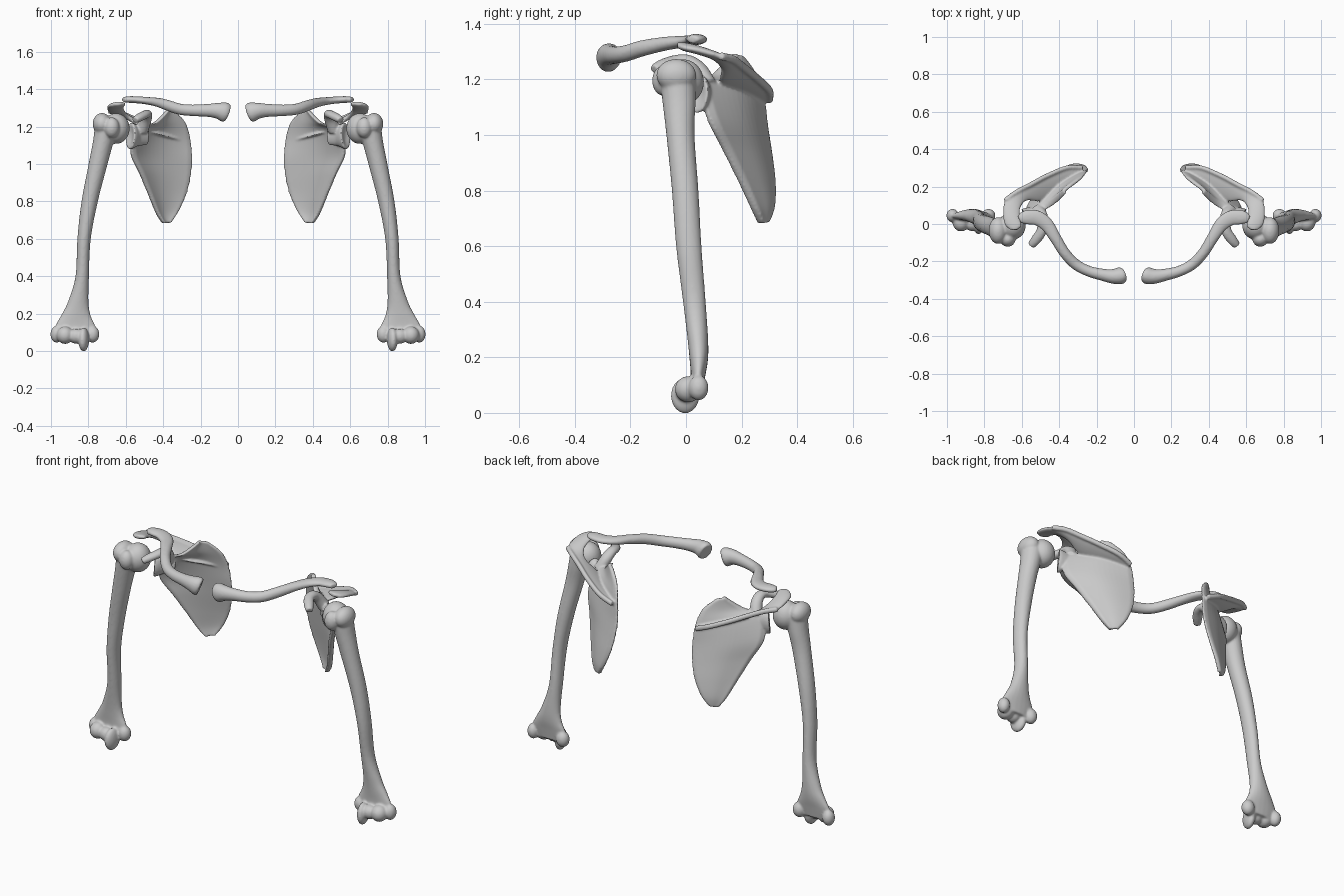
import bpy, bmesh, math
from mathutils import Vector, Matrix


def spline(keys, steps):
    """Catmull-Rom interpolation through equal-length number tuples."""
    out = []
    for i in range(len(keys) - 1):
        a, b, c, d = (keys[max(0, min(len(keys) - 1, i + k))] for k in (-1, 0, 1, 2))
        for s in range(steps):
            t = s / steps
            out.append([0.5 * (2 * q + (r - p) * t + (2 * p - 5 * q + 4 * r - w) * t * t
                               + (3 * q - p - 3 * r + w) * t ** 3)
                        for p, q, r, w in zip(a, b, c, d)])
    out.append(list(keys[-1]))
    return out


def loft(bm, rings):
    rows = [[bm.verts.new(p) for p in r] for r in rings]
    n = len(rows[0])
    faces = [bm.faces.new((a[i], a[(i + 1) % n], b[(i + 1) % n], b[i]))
             for a, b in zip(rows, rows[1:]) for i in range(n)]
    faces += [bm.faces.new(rows[0][::-1]), bm.faces.new(rows[-1])]
    bmesh.ops.recalc_face_normals(bm, faces=faces)


def ellipse(c, u, v, n=20):
    return [c + u * math.cos(math.tau * i / n) + v * math.sin(math.tau * i / n) for i in range(n)]


def tube(bm, keys, steps=6):
    """Keys: x, y, z, sideways radius, upward radius."""
    pts = spline(keys, steps)
    rings = []
    for i, p in enumerate(pts):
        t = (Vector(pts[min(i + 1, len(pts) - 1)][:3]) - Vector(pts[max(i - 1, 0)][:3])).normalized()
        side = t.cross(Vector((0, 0, 1))).normalized()
        rings.append(ellipse(Vector(p[:3]), side * p[3], side.cross(t) * p[4]))
    loft(bm, rings)


def blob(bm, c, r, turn=0):
    m = Matrix.Translation(c) @ Matrix.Rotation(math.radians(turn), 4, 'Z') @ Matrix.Diagonal((*r, 1))
    bmesh.ops.create_uvsphere(bm, u_segments=24, v_segments=16, radius=1, matrix=m)


def finish(bm, name, smooth=6):
    me = bpy.data.meshes.new(name)
    bm.to_mesh(me)
    bm.free()
    ob = bpy.data.objects.new(name, me)
    bpy.context.collection.objects.link(ob)
    rm = ob.modifiers.new("fuse", 'REMESH')
    rm.mode, rm.voxel_size, rm.use_smooth_shade = 'VOXEL', 0.006, True
    sm = ob.modifiers.new("soften", 'SMOOTH')
    sm.factor, sm.iterations = 0.5, smooth
    ob.modifiers.new("other_side", 'MIRROR')


# Upper arm bone: shaft
bm = bmesh.new()
shaft = [(.70, -.03, 1.21, .065, .065), (.72, -.025, 1.12, .056, .06), (.748, -.02, 1.0, .051, .051),
         (.793, -.003, .8, .044, .048), (.823, .01, .6, .036, .046), (.833, .03, .4, .036, .041),
         (.855, .043, .26, .056, .037), (.867, .046, .19, .08, .033), (.87, .043, .13, .108, .026),
         (.87, .035, .07, .1, .024)]
loft(bm, [ellipse(Vector(k[:3]), Vector((k[3], 0, 0)), Vector((0, k[4], 0))) for k in spline(shaft, 6)])
# Ball head and the two knobs beside it
blob(bm, (.652, -.01, 1.19), (.073, .075, .082))
blob(bm, (.727, -.035, 1.215), (.05, .072, .058))
blob(bm, (.675, -.08, 1.195), (.042, .042, .055))
# Elbow end: pulley, round knob and side bumps
blob(bm, (.825, -.003, .062), (.028, .052, .064), 10)
blob(bm, (.865, .002, .08), (.045, .04, .04), 10)
blob(bm, (.925, .008, .085), (.045, .048, .047))
blob(bm, (.97, .045, .09), (.033, .036, .045))
blob(bm, (.778, .045, .09), (.037, .036, .045))
finish(bm, "upper_arm_bone")

# Collar bone: S-curved, flattened at the outer end
bm = bmesh.new()
tube(bm, [(.058, -.272, 1.272, .04, .05), (.075, -.277, 1.278, .046, .053), (.11, -.28, 1.285, .04, .043),
          (.16, -.273, 1.287, .033, .035), (.24, -.253, 1.287, .029, .031), (.31, -.217, 1.293, .029, .03),
          (.37, -.155, 1.312, .029, .029), (.42, -.075, 1.328, .031, .025), (.465, -.005, 1.336, .037, .021),
          (.52, .033, 1.342, .041, .019), (.58, .035, 1.345, .038, .018), (.613, .022, 1.344, .022, .014)])
finish(bm, "collar_bone")

# Shoulder blade: plate from inner-edge to outer-edge point pairs
bm = bmesh.new()
plate = [(.34, .205, 1.283, .375, .17, 1.292), (.28, .25, 1.22, .45, .10, 1.22),
         (.255, .28, 1.13, .545, .05, 1.185), (.246, .292, 1.03, .572, .08, 1.06),
         (.254, .307, .93, .525, .135, .95), (.28, .318, .83, .475, .195, .83),
         (.32, .315, .745, .435, .24, .735), (.36, .295, .685, .40, .265, .683)]
rings = []
for k in spline(plate, 6):
    a, b = Vector(k[:3]), Vector(k[3:])
    back = (b - a).cross(Vector((0, 0, -1))).normalized()
    if back.y < 0:
        back.negate()
    bow = 0.09 * (b - a).length
    front_side, back_side = [], []
    for i in range(15):
        t = i / 14
        mid = a.lerp(b, t) + back * bow * math.sin(math.pi * t)
        half = (.009 + .012 * max(0, (t - .6) / .4) ** 2 + .003 * (1 - t) ** 4)
        half *= .45 if i in (0, 14) else 1
        front_side.append(mid - back * half)
        back_side.append(mid + back * half)
    rings.append(front_side + back_side[::-1])
loft(bm, rings)

# Ridge on the back, running out into the shoulder tip: inner edge, crest, half thickness
ridge = [(.275, .272, 1.12, .275, .30, 1.125, .011), (.35, .215, 1.14, .36, .30, 1.16, .011),
         (.43, .15, 1.16, .47, .255, 1.205, .011), (.50, .12, 1.19, .55, .212, 1.24, .012),
         (.57, .125, 1.24, .63, .17, 1.272, .014), (.605, .09, 1.283, .69, .125, 1.283, .015),
         (.61, .035, 1.308, .70, .05, 1.303, .016), (.60, -.01, 1.322, .69, -.005, 1.313, .015),
         (.625, -.032, 1.326, .66, -.032, 1.322, .009)]
pts = spline(ridge, 6)
mids = [(Vector(p[:3]) + Vector(p[3:6])) / 2 for p in pts]
rings = []
for i, p in enumerate(pts):
    t = mids[min(i + 1, len(mids) - 1)] - mids[max(i - 1, 0)]
    u = (Vector(p[3:6]) - Vector(p[:3])) / 2
    rings.append(ellipse(mids[i], u, t.cross(u).normalized() * p[6]))
loft(bm, rings)
tube(bm, [(*k[3:6], .013, .015) for k in ridge[:6]])

# Socket neck with its shallow cup rim
out = Vector((.83, -.55, .08)).normalized()
side = out.cross(Vector((0, 0, 1))).normalized()
up = side.cross(out)
neck = [(-.11, .018, .04), (-.05, .026, .05), (-.015, .042, .068), (.003, .046, .073), (.004, .036, .06),
        (-.006, .012, .02)]
loft(bm, [ellipse(Vector((.575, .042, 1.15)) + out * d, side * r, up * h) for d, r, h in neck])

# Hooked finger pointing forward
tube(bm, [(.515, .075, 1.18, .035, .035), (.495, .045, 1.235, .033, .03), (.488, .005, 1.265, .03, .024),
          (.495, -.04, 1.265, .028, .022), (.525, -.085, 1.25, .027, .022), (.55, -.115, 1.235, .02, .018)])
finish(bm, "shoulder_blade", 5)
